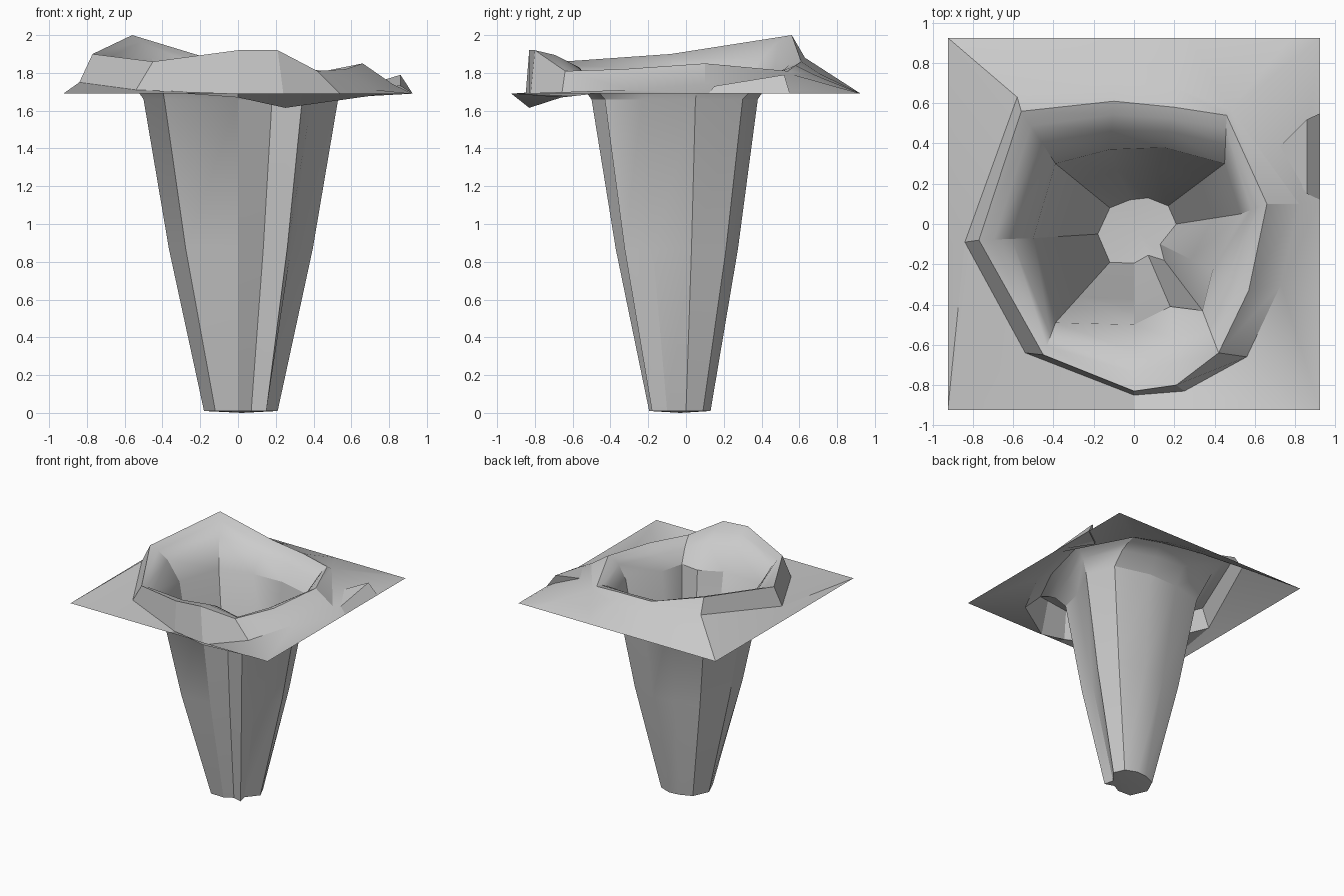
import bpy
import bmesh
from math import radians
from mathutils import Vector

if "Cube" in bpy.data.objects:
    bpy.data.objects.remove(bpy.data.objects["Cube"])

S, EDGE_Z = 0.925, 1.69   # half width and height of the square ground edge

# cross-sections, counter-clockwise from the front left
floor = [(-.12, -.19), (0, -.195), (.07, -.155), (.15, -.18), (.13, -.10), (.21, 0),
         (.17, .09), (.07, .13), (-.02, .12), (-.12, .08), (-.18, -.05)]
throat = [(-.39, -.49), (0, -.50), (.18, -.41), (.34, -.43), (.39, -.23), (.53, .05),
          (.45, .30), (.15, .38), (-.12, .37), (-.39, .30), (-.50, -.07)]
crest = [(-.45, -.65, 1.86), (0, -.83, 1.92), (.21, -.80, 1.92), (.42, -.64, 1.81),
         (.57, -.33, 1.82), (.66, .10, 1.85), (.46, .54, 1.81), (.20, .58, 1.84),
         (-.10, .61, 1.86), (-.56, .56, 2.0), (-.77, -.08, 1.90)]
foot = [(-.54, -.64, 1.71), (0, -.85, 1.67), (.25, -.83, 1.615), (.56, -.66, 1.67),
        (.73, -.30, 1.71), (.82, .10, 1.74), (.48, .57, 1.79), (.20, .68, 1.79),
        (-.10, .70, 1.80), (-.58, .63, 1.88), (-.84, -.09, 1.75)]
N = len(floor)


def lift(ring, z):
    return [Vector((x, y, z)) for x, y in ring]


def blend(a, b, txy, tz):
    return [Vector((p.x + (q.x - p.x) * txy, p.y + (q.y - p.y) * txy,
                    p.z + (q.z - p.z) * tz)) for p, q in zip(a, b)]


def finish(bm, name):
    me = bpy.data.meshes.new(name)
    bm.to_mesh(me)
    bm.free()
    ob = bpy.data.objects.new(name, me)
    bpy.context.collection.objects.link(ob)
    bpy.ops.object.select_all(action='DESELECT')
    ob.select_set(True)
    bpy.context.view_layer.objects.active = ob
    bpy.ops.object.shade_smooth_by_angle(angle=radians(25))
    return ob


# pit shaft, throat and raised rim, lofted ring by ring
bot, top = lift(floor, 0.01), lift(throat, 1.66)
cr, ft = [Vector(p) for p in crest], [Vector(p) for p in foot]
mid = blend(bot, top, 0.58, 0.52)
lip = blend(top, cr, 0.40, 0.65)
shoulder = blend(top, cr, 0.72, 0.90)
bm = bmesh.new()
rings = [[bm.verts.new(p) for p in r] for r in (bot, mid, top, lip, shoulder, cr, ft)]
for a, b in zip(rings, rings[1:]):
    for i in range(N):
        j = (i + 1) % N
        bm.faces.new((a[i], b[i], b[j], a[j]))

# pit floor
centre = bm.verts.new((0.02, -0.03, 0.0))
for i in range(N):
    bm.faces.new((centre, rings[0][i], rings[0][(i + 1) % N]))

# ground skirt running out to the square edge
outer = []
for p in ft:
    k = S / max(abs(p.x), abs(p.y))
    outer.append(bm.verts.new((p.x * k, p.y * k, EDGE_Z)))
last = rings[-1]
for i in range(N):
    j = (i + 1) % N
    a, b = outer[i].co, outer[j].co
    if abs(a.x - b.x) < 1e-4 or abs(a.y - b.y) < 1e-4:
        bm.faces.new((last[i], outer[i], outer[j], last[j]))
    else:
        cx, cy = (a.x + b.x), (a.y + b.y)
        c = bm.verts.new((S if cx > 0 else -S, S if cy > 0 else -S, EDGE_Z))
        bm.faces.new((last[i], outer[i], c))
        bm.faces.new((last[i], c, last[j]))
        bm.faces.new((last[j], c, outer[j]))
finish(bm, "pit_and_ground")

# small ridge on the right edge of the ground
bm = bmesh.new()
v = [bm.verts.new(p) for p in ((S, .12, EDGE_Z), (S, .55, EDGE_Z), (.86, .52, 1.79),
                               (.86, .15, 1.73), (.70, .36, 1.74))]
for f in ((0, 1, 2, 3), (3, 2, 4), (1, 4, 2)):
    bm.faces.new([v[i] for i in f])
finish(bm, "ground_ridge")
